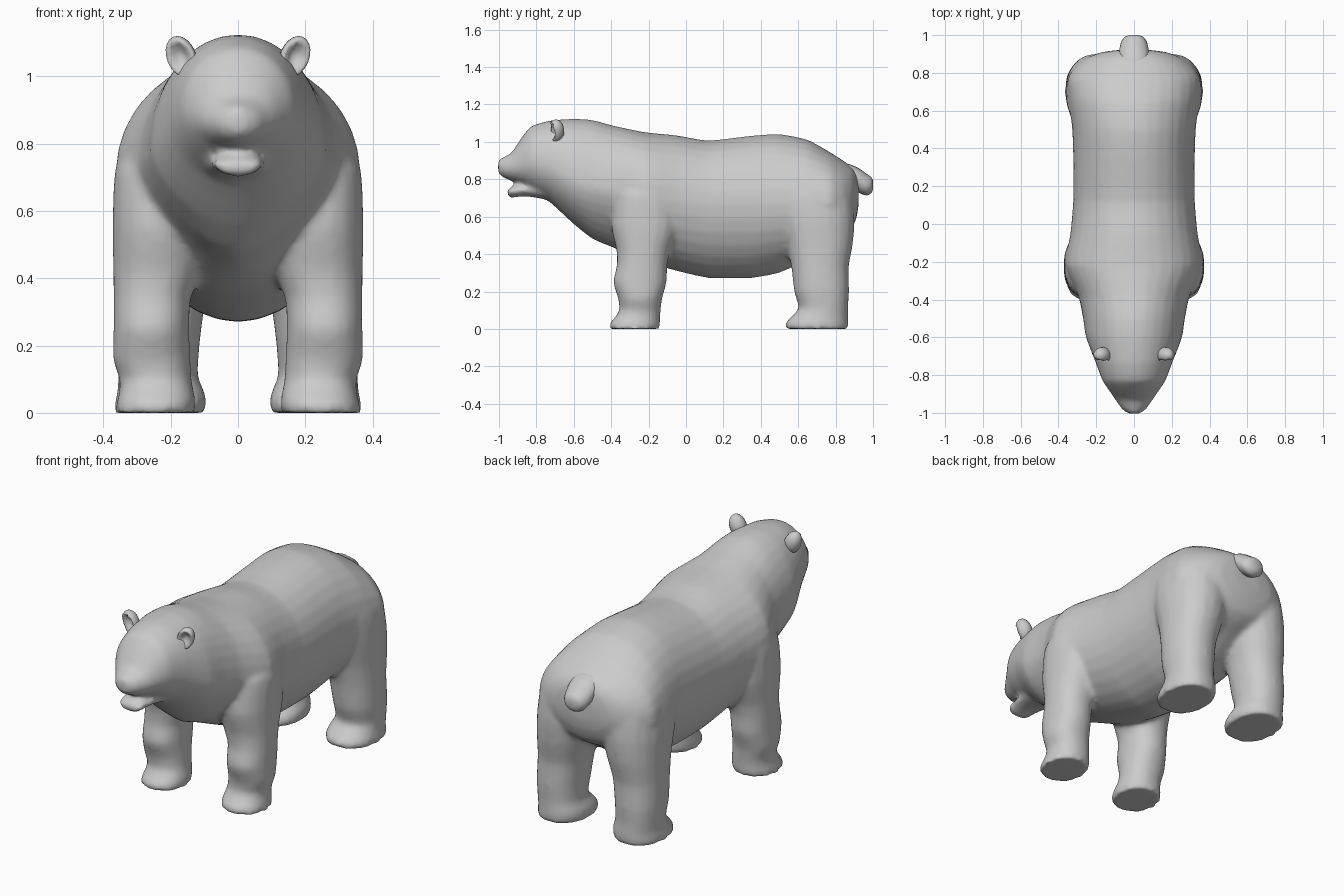
import bpy, bmesh, math
from mathutils import Matrix, Vector

if "Cube" in bpy.data.objects:
    bpy.data.objects.remove(bpy.data.objects["Cube"])

fur = bpy.data.materials.new("grey fur")
fur.diffuse_color = (0.6, 0.6, 0.6, 1)
fur.use_nodes = True
fur.node_tree.nodes["Principled BSDF"].inputs["Base Color"].default_value = fur.diffuse_color


def unit_ring(n, power, low=None):
    """Points of a unit superellipse; the lower half may differ in power."""
    pts = []
    for i in range(n):
        a = 2 * math.pi * i / n
        c, s = math.cos(a), math.sin(a)
        e = 2 / (low if low and s < 0 else power)
        pts.append((math.copysign(abs(c) ** e, c), math.copysign(abs(s) ** e, s)))
    return pts


def refine(rows, steps=3):
    """Smooth in-between sections along a list of stations."""
    out = []
    for i in range(len(rows) - 1):
        p0, p1, p2, p3 = (rows[max(i - 1, 0)], rows[i], rows[i + 1],
                          rows[min(i + 2, len(rows) - 1)])
        for k in range(steps):
            t = k / steps
            curve = [b + .5 * t * (c - a + t * (2 * a - 5 * b + 4 * c - d
                     + t * (3 * (b - c) + d - a)))
                     for a, b, c, d in zip(p0, p1, p2, p3)]
            line = [b + t * (c - b) for b, c in zip(p1, p2)]
            out.append([(u + v) / 2 for u, v in zip(curve, line)])
    return out + [list(rows[-1])]


def skin(bm, rings):
    """Closed tube through a list of rings."""
    loops = [[bm.verts.new(p) for p in ring] for ring in rings]
    n = len(loops[0])
    for a, b in zip(loops, loops[1:]):
        for i in range(n):
            bm.faces.new((a[i], a[(i + 1) % n], b[(i + 1) % n], b[i]))
    bm.faces.new(loops[0])
    bm.faces.new(loops[-1])


def trunk(bm, stations, power=2.05, under=1.95, pinch=0.0, n=32):
    """Sections along y: y, half width, bottom, widest height, top.
    The pinch makes the underside of the neck more pointed."""
    rings = []
    for y, w, zb, zc, zt in refine(stations):
        low = under - pinch * math.exp(-((y + .45) / .18) ** 2)
        rings.append([(w * u, y, zc + v * ((zt - zc) if v > 0 else (zc - zb)))
                      for u, v in unit_ring(n, power, low)])
    skin(bm, rings)


def leg(bm, side, stations, power=2.2, n=20):
    """Sections along z: z, inner x, outer x, front y, back y."""
    skin(bm, [[(side * ((x0 + x1) / 2 + u * (x1 - x0) / 2),
                (y0 + y1) / 2 + v * (y1 - y0) / 2, z)
               for u, v in unit_ring(n, power)]
              for z, x0, x1, y0, y1 in refine(stations)])


def ball(bm, centre, radii):
    m = Matrix.Translation(centre) @ Matrix.Diagonal((*radii, 1))
    return bmesh.ops.create_uvsphere(bm, u_segments=16, v_segments=10,
                                     radius=1, matrix=m)["verts"]


def finish(bm, name):
    bmesh.ops.recalc_face_normals(bm, faces=bm.faces)
    for f in bm.faces:
        f.smooth = True
    mesh = bpy.data.meshes.new(name)
    bm.to_mesh(mesh)
    bm.free()
    mesh.materials.append(fur)
    ob = bpy.data.objects.new(name, mesh)
    bpy.context.collection.objects.link(ob)
    return ob


# Head, neck and torso, swelling at the shoulders and hips
bm = bmesh.new()
trunk(bm, [
    (-1.005, .03, .835, .865, .895), (-.98, .065, .81, .86, .915),
    (-.93, .10, .79, .865, .945), (-.885, .13, .775, .88, 1.015),
    (-.83, .167, .74, .90, 1.083), (-.73, .205, .68, .87, 1.114),
    (-.6, .255, .56, .79, 1.124), (-.5, .27, .48, .76, 1.117),
    (-.38, .295, .43, .74, 1.085), (-.22, .365, .36, .71, 1.052),
    (-.05, .337, .31, .68, 1.035), (.12, .322, .272, .66, 1.007),
    (.35, .322, .272, .66, 1.033), (.5, .327, .30, .67, 1.042),
    (.65, .346, .37, .67, 1.012), (.77, .352, .45, .67, .945),
    (.84, .305, .49, .67, .90), (.885, .24, .53, .68, .868),
    (.91, .17, .59, .69, .835), (.922, .08, .65, .71, .79)], pinch=.4)

# Nose bump
ball(bm, (0, -.975, .89), (.04, .03, .028))

# Lower jaw with a protruding lip
trunk(bm, [
    (-.70, .11, .68, .73, .79), (-.82, .088, .705, .74, .77),
    (-.88, .08, .708, .745, .766), (-.93, .075, .701, .745, .76),
    (-.955, .055, .705, .73, .745)], n=20)

# Legs, blended into shoulders and hips
for side in (-1, 1):
    leg(bm, side, [
        (.82, .14, .31, -.30, -.13), (.72, .10, .366, -.38, -.05),
        (.55, .09, .373, -.40, -.035), (.42, .11, .371, -.372, -.083),
        (.34, .14, .37, -.37, -.1), (.25, .145, .37, -.39, -.103),
        (.16, .141, .372, -.362, -.128), (.1, .138, .352, -.357, -.135),
        (.06, .13, .353, -.382, -.138), (.03, .126, .361, -.408, -.138),
        (0, .128, .366, -.408, -.143)])
    leg(bm, side, [
        (.82, .08, .29, .56, .79), (.72, .04, .347, .46, .885),
        (.58, .03, .362, .49, .902), (.45, .065, .361, .535, .892),
        (.33, .097, .361, .563, .87), (.2, .114, .363, .578, .872),
        (.11, .119, .356, .603, .867), (.06, .098, .359, .557, .869),
        (.03, .093, .366, .53, .87), (0, .098, .366, .533, .867)])
body = finish(bm, "body")
remesh = body.modifiers.new("blend", 'REMESH')
remesh.mode = 'VOXEL'
remesh.voxel_size = 0.013
remesh.use_smooth_shade = True
soften = body.modifiers.new("soften", 'SMOOTH')
soften.factor = 0.5
soften.iterations = 9

# Stubby drooping tail
bm = bmesh.new()
trunk(bm, [
    (.80, .05, .82, .86, .895), (.87, .075, .785, .84, .882),
    (.92, .078, .73, .80, .862), (.965, .068, .713, .77, .83),
    (.99, .05, .725, .77, .812), (1.0, .025, .745, .77, .795)], n=16)
finish(bm, "tail")

# Cupped ears
for side, label in ((-1, "right"), (1, "left")):
    bm = bmesh.new()
    for v in ball(bm, (0, 0, 0), (.044, .044, .064)):
        rim = math.hypot(v.co.x / .044, v.co.z / .064)
        if v.co.y < 0:
            v.co.y = -.026 + .04 * (1 - rim) if rim < .8 else v.co.y
    turn = Matrix.Rotation(side * math.radians(22), 4, 'Y')
    twist = Matrix.Rotation(side * math.radians(15), 4, 'Z')
    bm.transform(Matrix.Translation(Vector((side * .168, -.695, 1.058))) @ turn @ twist)
    finish(bm, label + "_ear")
